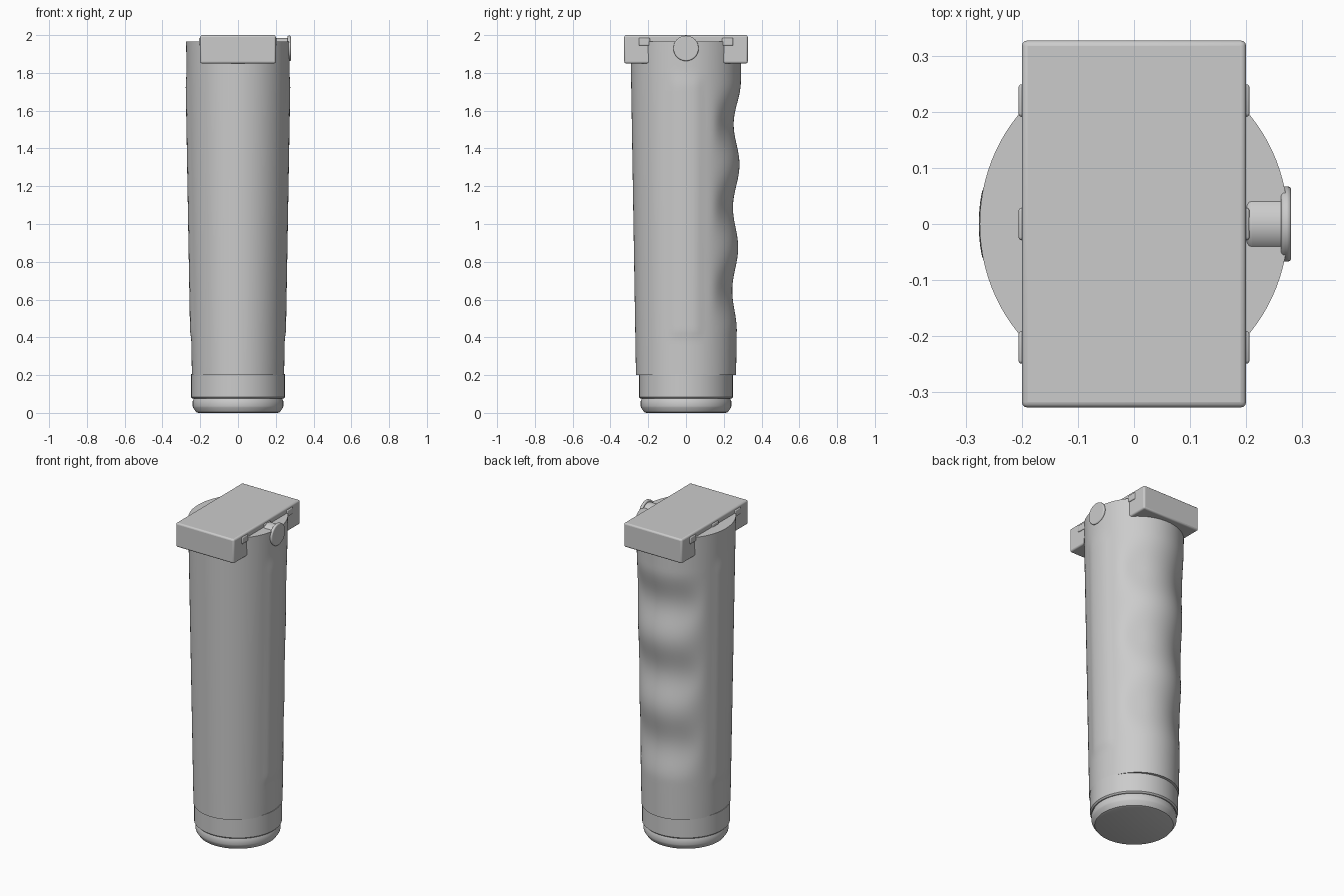
import bpy, bmesh, math

if "Cube" in bpy.data.objects:
    bpy.data.objects.remove(bpy.data.objects["Cube"])

grey = bpy.data.materials.new("plain grey")
grey.diffuse_color = (0.6, 0.6, 0.6, 1)
grey.use_nodes = True
grey.node_tree.nodes["Principled BSDF"].inputs["Base Color"].default_value = grey.diffuse_color


def finish(obj, bevel=0.0):
    obj.data.materials.append(grey)
    bpy.ops.object.select_all(action='DESELECT')
    bpy.context.view_layer.objects.active = obj
    obj.select_set(True)
    if bevel:
        mod = obj.modifiers.new("rounded edges", 'BEVEL')
        mod.width, mod.segments = bevel, 3
        mod.limit_method = 'ANGLE'
    bpy.ops.object.shade_smooth_by_angle(angle=math.radians(35))


def loft(name, rings):
    """Skin a stack of closed rings and cap both ends."""
    bm = bmesh.new()
    rows = [[bm.verts.new(p) for p in ring] for ring in rings]
    n = len(rows[0])
    for a, b in zip(rows, rows[1:]):
        for i in range(n):
            j = (i + 1) % n
            bm.faces.new((a[i], a[j], b[j], b[i]))
    bm.faces.new(rows[0][::-1])
    bm.faces.new(rows[-1])
    mesh = bpy.data.meshes.new(name)
    bm.to_mesh(mesh)
    bm.free()
    obj = bpy.data.objects.new(name, mesh)
    bpy.context.collection.objects.link(obj)
    finish(obj)


def box(name, center, size, bevel):
    bpy.ops.mesh.primitive_cube_add(size=1, location=center)
    obj = bpy.context.object
    obj.name = name
    obj.scale = size
    bpy.ops.object.transform_apply(location=False, rotation=False, scale=True)
    finish(obj, bevel)


def lathe(name, profile, n=64):
    loft(name, [[(r * math.cos(2 * math.pi * i / n), r * math.sin(2 * math.pi * i / n), z)
                 for i in range(n)] for r, z in profile])


def side_rod(name, radius, x0, x1, bevel):
    bpy.ops.mesh.primitive_cylinder_add(vertices=40, radius=radius, depth=x1 - x0,
                                        location=((x0 + x1) / 2, 0, 1.93),
                                        rotation=(0, math.pi / 2, 0))
    bpy.context.object.name = name
    finish(bpy.context.object, bevel)


def smooth(a, b, v):
    t = min(1, max(0, (v - a) / (b - a)))
    return t * t * (3 - 2 * t)


# Tapered handle with finger grooves at the back and faint raised side panels
def handle_ring(z, n=96):
    t = (z - 0.2) / 1.77
    rx, ry = 0.244 + 0.031 * t, 0.265 + 0.029 * t
    groove = 0.0
    if 0.43 < z < 1.75:
        groove = (0.024 + 0.014 * t) * 0.5 * (1 - math.cos(2 * math.pi * (z - 0.43) / 0.44))
    panel = 0.006 * smooth(0.38, 0.44, z) * (1 - smooth(1.72, 1.82, z))
    ring = []
    for i in range(n):
        a = 2 * math.pi * i / n
        c, s = math.cos(a), math.sin(a)
        x, y = rx * c, ry * s
        y -= groove * smooth(0.45, 0.9, s)
        x += math.copysign(panel * (1 - smooth(0.05, 0.1, abs(y))), c)
        ring.append((x, y, z))
    return ring


loft("handle", [handle_ring(0.2 + 1.767 * k / 80) for k in range(81)])

# Collar and end cap
lathe("collar", [(0.24, 0.075), (0.248, 0.083), (0.248, 0.205)])
lathe("end_cap", [(0.21, 0.0), (0.222, 0.004), (0.238, 0.028), (0.24, 0.036),
                  (0.24, 0.062), (0.232, 0.08)])

# Mounting block across the top with small tabs along both sides
box("mounting_block", (0, 0, 1.925), (0.4, 0.654, 0.15), 0.01)
for y in (-0.22, 0, 0.22):
    box("side_tab", (0, y, 1.965), (0.412, 0.058, 0.042), 0.006)

# Side push button
side_rod("button_stem", 0.055, 0.2, 0.272, 0.01)
side_rod("button_head", 0.067, 0.262, 0.28, 0.006)
